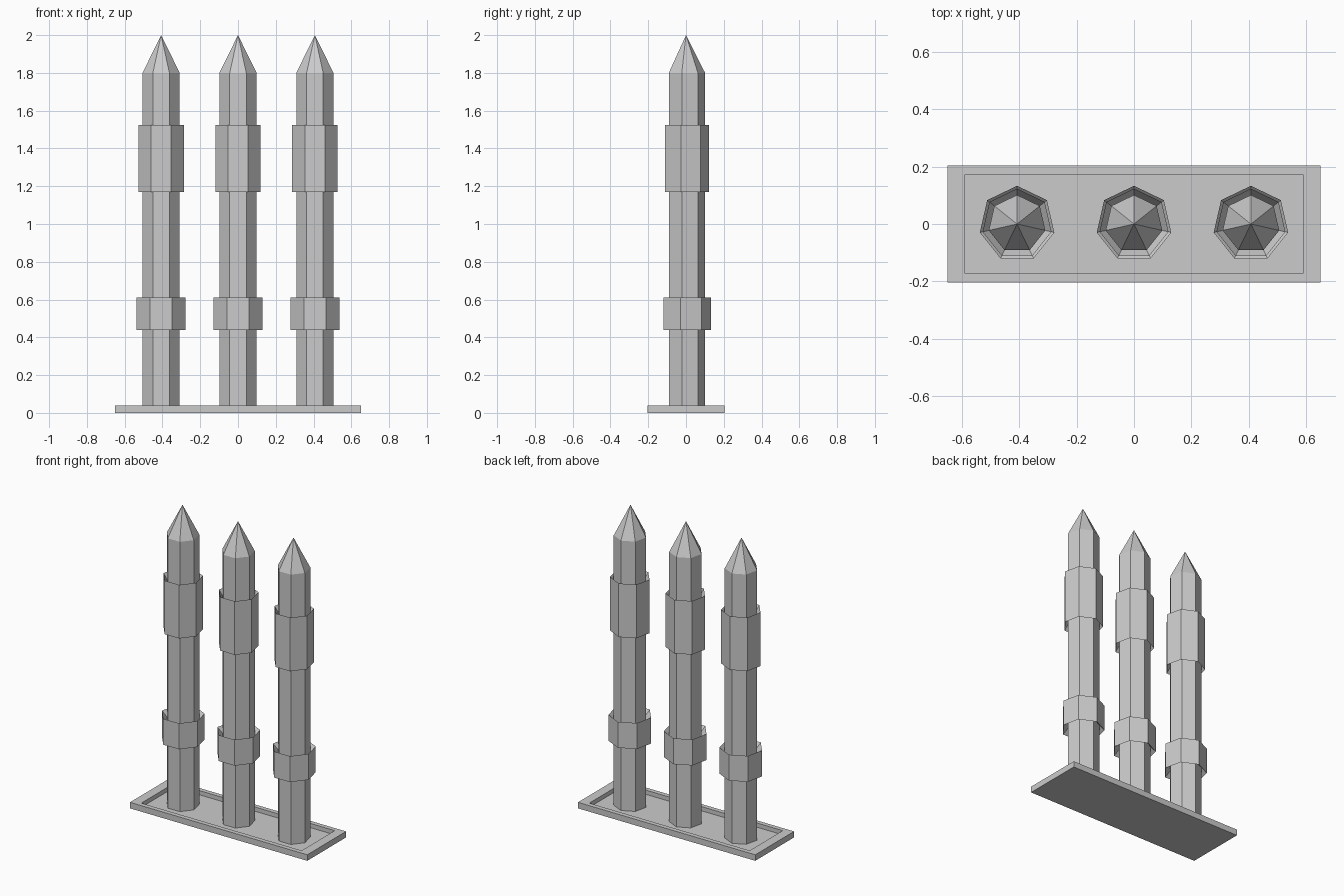
import bpy, bmesh, math

if "Cube" in bpy.data.objects:
    bpy.data.objects.remove(bpy.data.objects["Cube"])

SIDES = 7
FLOOR = 0.012   # height of the recessed tray floor


def finish(bm, name):
    bmesh.ops.recalc_face_normals(bm, faces=bm.faces)
    mesh = bpy.data.meshes.new(name)
    bm.to_mesh(mesh)
    bm.free()
    obj = bpy.data.objects.new(name, mesh)
    bpy.context.collection.objects.link(obj)
    return obj


def lathe(name, profile, x):
    """Seven-sided revolve of (radius, z) points; radius 0 becomes an apex."""
    bm = bmesh.new()
    rings = []
    for r, z in profile:
        if r == 0:
            rings.append([bm.verts.new((x, 0, z))])
            continue
        rings.append([bm.verts.new((x + r * math.cos(a), r * math.sin(a), z))
                      for a in (math.pi / 2 + i * math.tau / SIDES for i in range(SIDES))])
    bm.faces.new(rings[0])
    for lo, hi in zip(rings, rings[1:]):
        for i in range(SIDES):
            j = (i + 1) % SIDES
            if len(hi) == 1:
                bm.faces.new((lo[i], lo[j], hi[0]))
            else:
                bm.faces.new((lo[i], lo[j], hi[j], hi[i]))
    return finish(bm, name)


def band(r, z0, z1, body=0.101, lip=0.035):
    """Collar profile whose top and bottom slope inward to the body."""
    return [(body, z0 + lip), (r, z0), (r, z1), (body, z1 - lip)]


# Base tray with a shallow recess
bm = bmesh.new()
loops = [[bm.verts.new((sx * hx, sy * hy, z))
          for sx, sy in ((-1, -1), (1, -1), (1, 1), (-1, 1))]
         for hx, hy, z in ((0.65, 0.203, 0), (0.65, 0.203, 0.04),
                           (0.588, 0.173, 0.04), (0.588, 0.173, FLOOR))]
bm.faces.new(loops[0])
bm.faces.new(loops[-1])
for lo, hi in zip(loops, loops[1:]):
    for i in range(4):
        j = (i + 1) % 4
        bm.faces.new((lo[i], lo[j], hi[j], hi[i]))
finish(bm, "base_tray")

# Three pointed posts, each with a lower and an upper collar
profile = ([(0.101, FLOOR)] + band(0.133, 0.44, 0.612)
           + band(0.123, 1.17, 1.525) + [(0.101, 1.80), (0, 2.0)])
for label, x in (("left", -0.407), ("middle", 0), ("right", 0.407)):
    lathe(f"{label}_post", profile, x)
